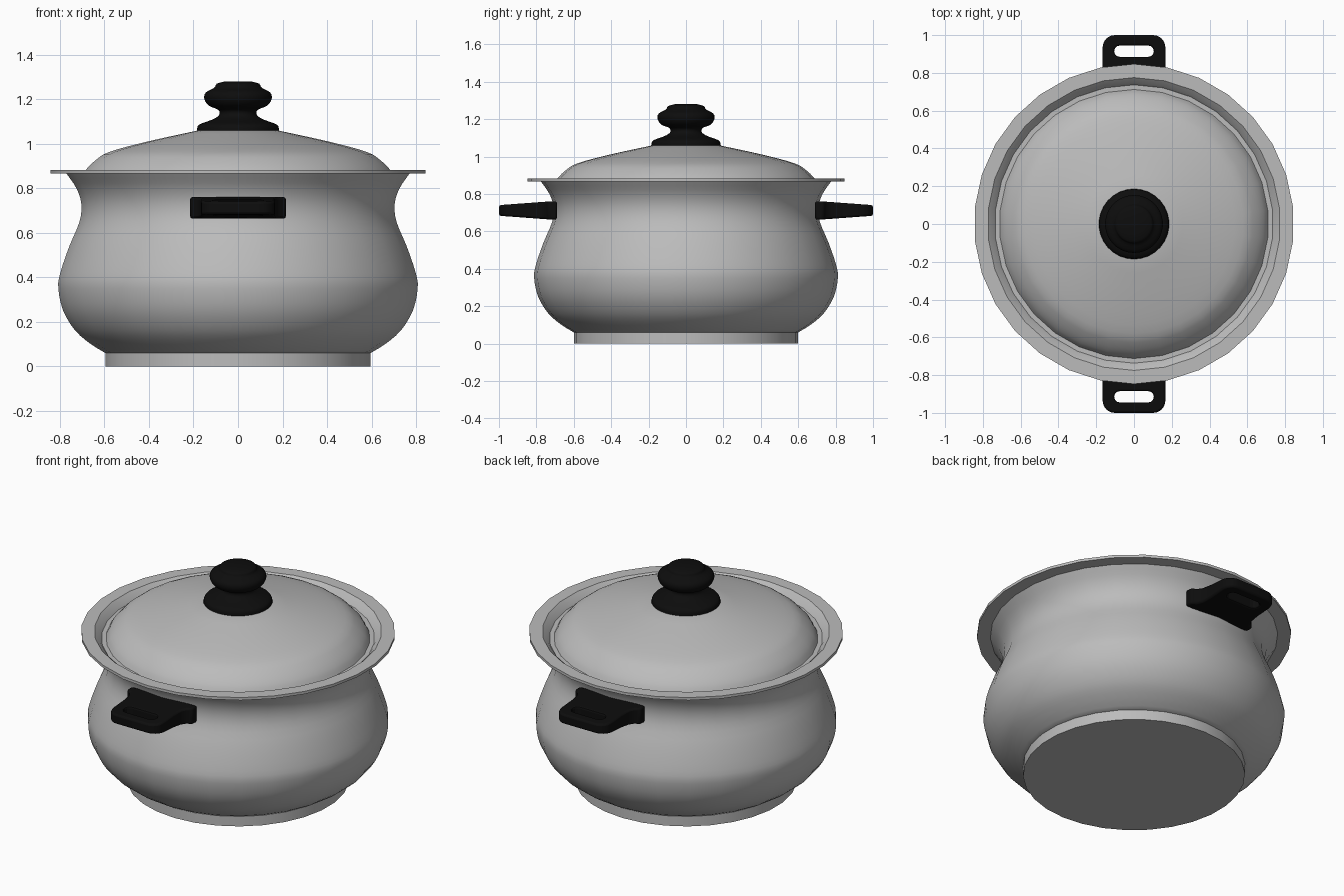
import bpy, bmesh, math
from mathutils import Vector

SIDES = 30

if "Cube" in bpy.data.objects:
    bpy.data.objects.remove(bpy.data.objects["Cube"], do_unlink=True)


def make_material(name, rgb, rough):
    m = bpy.data.materials.new(name)
    m.use_nodes = True
    m.diffuse_color = (*rgb, 1)
    bsdf = m.node_tree.nodes["Principled BSDF"]
    bsdf.inputs["Base Color"].default_value = (*rgb, 1)
    bsdf.inputs["Roughness"].default_value = rough
    return m


steel = make_material("steel grey", (0.5, 0.5, 0.5), 0.4)
black = make_material("black plastic", (0.004, 0.004, 0.004), 0.5)


def smooth_path(pts, n=3):
    """Catmull-Rom curve through the profile points."""
    p = [Vector(q) for q in pts]
    p = [2 * p[0] - p[1]] + p + [2 * p[-1] - p[-2]]
    out = []
    for a, b, c, d in zip(p, p[1:], p[2:], p[3:]):
        for i in range(n):
            t = i / n
            out.append(0.5 * (2 * b + (c - a) * t + (2 * a - 5 * b + 4 * c - d) * t ** 2
                              + (3 * b - a - 3 * c + d) * t ** 3))
    return [tuple(v) for v in out] + [tuple(p[-2])]


def finish(obj, mat, angle=35):
    obj.data.materials.append(mat)
    bpy.ops.object.select_all(action="DESELECT")
    obj.select_set(True)
    bpy.context.view_layer.objects.active = obj
    bpy.ops.object.shade_smooth_by_angle(angle=math.radians(angle))


def new_object(name, bm):
    mesh = bpy.data.meshes.new(name)
    bm.to_mesh(mesh)
    bm.free()
    obj = bpy.data.objects.new(name, mesh)
    bpy.context.collection.objects.link(obj)
    return obj


def lathe(name, profile, mat, sides=SIDES):
    """Turn an (r, z) profile around the z axis, first corner on the y axis."""
    bm = bmesh.new()
    verts = [bm.verts.new((0, r, z)) for r, z in profile]
    edges = [bm.edges.new(e) for e in zip(verts, verts[1:])]
    bmesh.ops.spin(bm, geom=verts + edges, axis=(0, 0, 1), cent=(0, 0, 0),
                   angle=math.tau, steps=sides)
    bmesh.ops.remove_doubles(bm, verts=bm.verts, dist=0.0005)
    bmesh.ops.recalc_face_normals(bm, faces=bm.faces)
    obj = new_object(name, bm)
    finish(obj, mat)
    return obj


# Pot: foot, bulging wall, flared rim and hollow inside
wall = smooth_path([(0.60, 0.06), (0.665, 0.10), (0.735, 0.16), (0.79, 0.25), (0.812, 0.35),
                    (0.803, 0.42), (0.762, 0.54), (0.716, 0.65), (0.708, 0.73),
                    (0.73, 0.80), (0.775, 0.866)])
inside = [(r - 0.012, z + 0.012) for r, z in reversed(wall)]
lathe("pot_body", [(0, 0.06)] + wall + [(0.847, 0.866), (0.847, 0.882), (0.775, 0.882)]
      + inside[1:] + [(0, 0.072)], steel)
lathe("pot_foot", [(0, 0), (0.598, 0), (0.598, 0.062), (0, 0.062)], steel)

# Lid: flat seat and shallow dome
dome = smooth_path([(0.712, 0.842), (0.69, 0.88), (0.645, 0.925), (0.58, 0.964),
                    (0.41, 1.01), (0.18, 1.06)])
lathe("lid", [(0, 0.83), (0.745, 0.83), (0.745, 0.842)] + dome + [(0, 1.062)], steel)

# Lid knob
knob = smooth_path([(0.186, 1.06), (0.176, 1.086), (0.118, 1.108), (0.086, 1.128),
                    (0.088, 1.152), (0.13, 1.17), (0.152, 1.2), (0.146, 1.23),
                    (0.107, 1.252), (0.096, 1.27), (0.06, 1.28)])
lathe("lid_knob", [(0, 1.05), (0.186, 1.05)] + knob + [(0, 1.281)], black)


# Side handles: tapered loops with a slot
def arc(cx, cy, r, start, end, n=6):
    return [(cx + r * math.cos(math.radians(start + (end - start) * i / n)),
             cy + r * math.sin(math.radians(start + (end - start) * i / n)))
            for i in range(n + 1)]


def prism(name, outline, bottom, top):
    bm = bmesh.new()
    face = bm.faces.new([bm.verts.new((x, y, bottom)) for x, y in outline])
    ext = bmesh.ops.extrude_face_region(bm, geom=[face])["geom"]
    bmesh.ops.translate(bm, vec=(0, 0, top - bottom),
                        verts=[v for v in ext if isinstance(v, bmesh.types.BMVert)])
    bmesh.ops.recalc_face_normals(bm, faces=bm.faces)
    return new_object(name, bm)


half = [(0.215, 0.69), (0.215, 0.735), (0.188, 0.75), (0.172, 0.78), (0.166, 0.84)]
half += arc(0.101, 0.935, 0.065, 0, 90)
outline = half + [(-x, y) for x, y in reversed(half)]
slot = arc(0.075, 0.915, 0.03, -90, 90) + arc(-0.075, 0.915, 0.03, 90, 270)

for name, side in (("front_handle", -1), ("back_handle", 1)):
    handle = prism(name, outline, 0.663, 0.761)
    for v in handle.data.vertices:
        taper = 1 - 0.42 * max(0, v.co.y - 0.72) / 0.28
        v.co.z = 0.712 + (v.co.z - 0.712) * taper
    cutter = prism(name + "_slot_cutter", slot, 0.6, 0.82)
    for obj in (handle, cutter):
        obj.rotation_euler.z = 0 if side > 0 else math.pi
    cutter.hide_render = True
    cutter.hide_set(True)
    cut = handle.modifiers.new("Slot", "BOOLEAN")
    cut.object = cutter
    cut.solver = "EXACT"
    bevel = handle.modifiers.new("Soft edges", "BEVEL")
    bevel.width = 0.01
    bevel.segments = 2
    bevel.limit_method = "ANGLE"
    bevel.angle_limit = math.radians(50)
    finish(handle, black)
